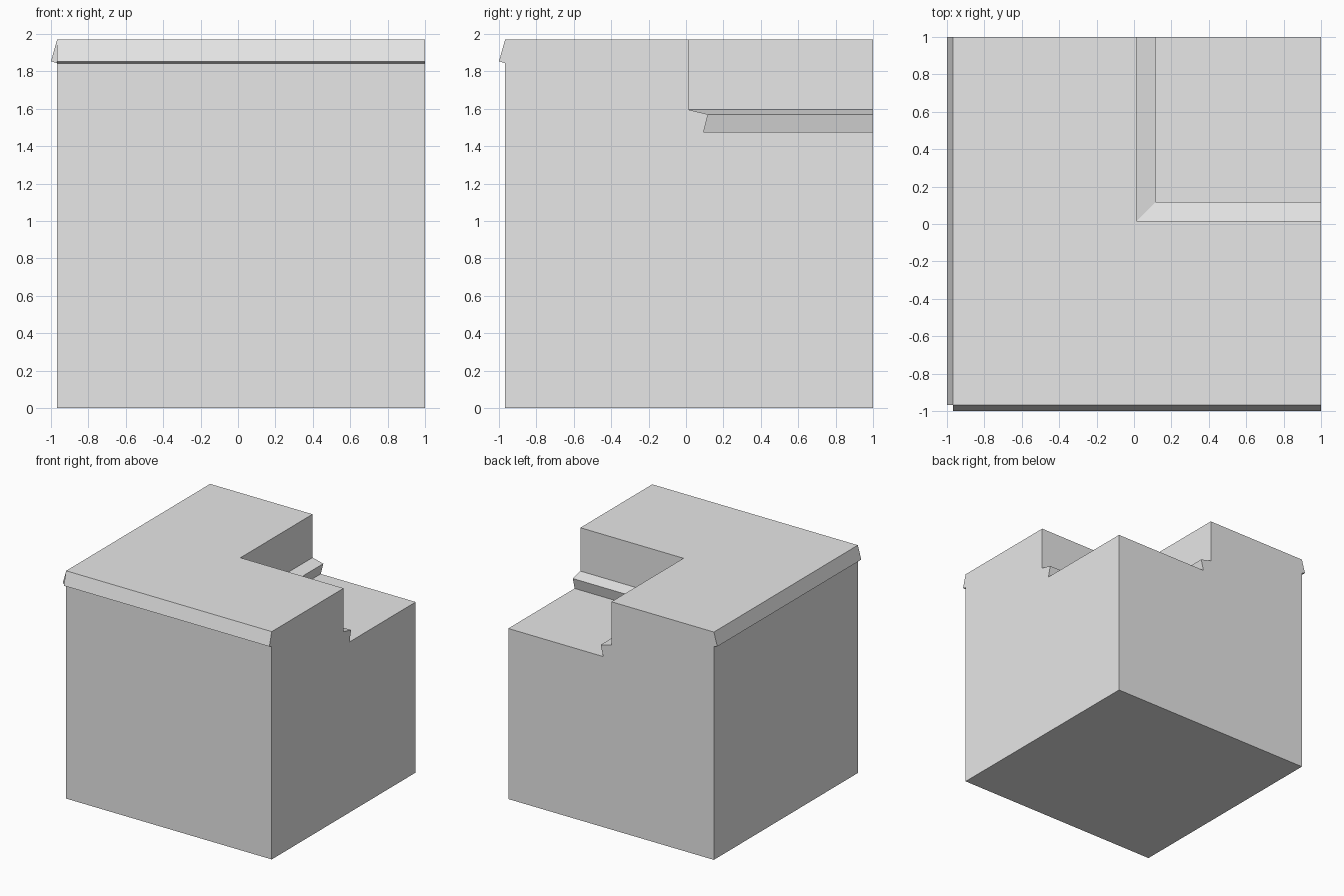
import bpy, bmesh

if "Cube" in bpy.data.objects:
    bpy.data.objects.remove(bpy.data.objects["Cube"])

A = -0.967          # front and left wall planes
TOP = 1.97

stone = bpy.data.materials.new("plain grey")
stone.diffuse_color = (0.8, 0.8, 0.8, 1)
stone.use_nodes = True
stone.node_tree.nodes["Principled BSDF"].inputs["Base Color"].default_value = stone.diffuse_color


def finish(name, bm):
    bmesh.ops.recalc_face_normals(bm, faces=bm.faces[:])
    me = bpy.data.meshes.new(name)
    bm.to_mesh(me)
    bm.free()
    me.materials.append(stone)
    ob = bpy.data.objects.new(name, me)
    bpy.context.collection.objects.link(ob)
    return ob


# Corner block: full base, then L-shaped rings that follow the inner ledge profile
bm = bmesh.new()
profile = [(0.092, 1.475), (0.116, 1.57), (0.013, 1.595), (0.013, TOP)]


def l_ring(c, z):
    d = c + 0.002
    pts = [(A, A), (1, A), (1, d), (c, d), (c, 1), (A, 1)]
    return [bm.verts.new((x, y, z)) for x, y in pts]


rings = [l_ring(c, z) for c, z in profile]
for lo, hi in zip(rings, rings[1:]):
    for i in range(6):
        j = (i + 1) % 6
        bm.faces.new((lo[i], lo[j], hi[j], hi[i]))
bm.faces.new(rings[-1])

# Base walls, underside and the lowered floor in the notch
b = [bm.verts.new((x, y, 0)) for x, y in [(A, A), (1, A), (1, 1), (A, 1)]]
r = rings[0]
corner = bm.verts.new((1, 1, profile[0][1]))
bm.faces.new((r[2], corner, r[4], r[3]))
bm.faces.new((b[0], b[1], r[1], r[0]))
bm.faces.new((b[1], b[2], corner, r[2], r[1]))
bm.faces.new((b[2], b[3], r[5], r[4], corner))
bm.faces.new((b[3], b[0], r[0], r[5]))
bm.faces.new(b[::-1])
bmesh.ops.recalc_face_normals(bm, faces=bm.faces[:])
bmesh.ops.dissolve_limit(bm, angle_limit=0.01, verts=bm.verts[:], edges=bm.edges[:])
finish("corner_block", bm)


# Outer edge trim: wedge profile run along the front and left walls
def trim(name, place):
    bm = bmesh.new()
    wedge = [(A, TOP), (-1, 1.854), (A, 1.843)]
    s, e = ([bm.verts.new(place(t, o, z)) for o, z in wedge] for t in (A, 1))
    bm.faces.new(s)
    bm.faces.new(e[::-1])
    for i in range(3):
        j = (i + 1) % 3
        bm.faces.new((s[i], e[i], e[j], s[j]))
    finish(name, bm)


trim("front_trim", lambda t, o, z: (t, o, z))
trim("left_trim", lambda t, o, z: (o, t, z))
